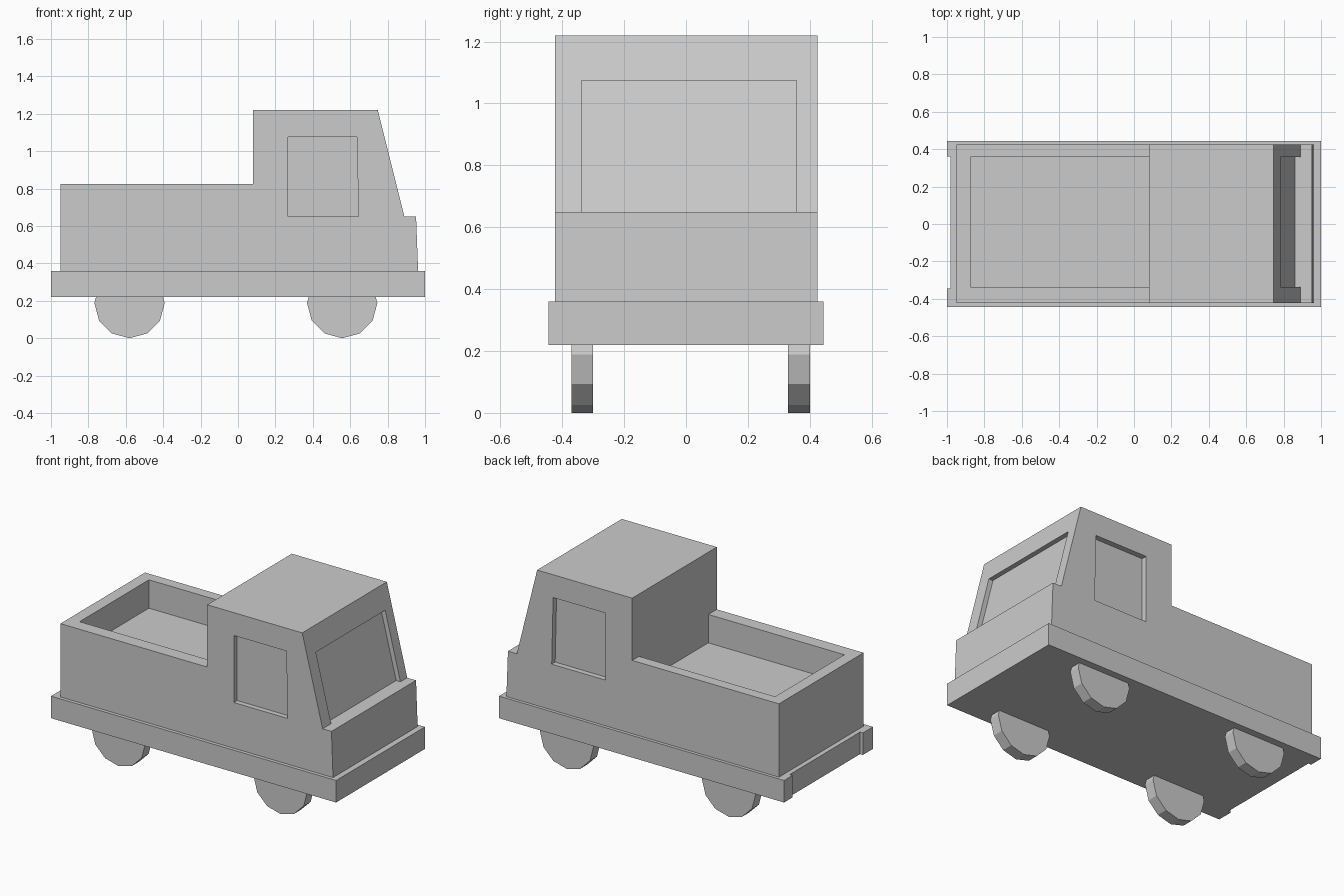
import bpy, bmesh, math
from mathutils import Vector

if "Cube" in bpy.data.objects:
    bpy.data.objects.remove(bpy.data.objects["Cube"])


def prism(name, pts, lo, hi, plane="XZ"):
    """Extrude a closed profile: XZ profiles run along y, XY profiles along z."""
    def place(a, b, c):
        return Vector((a, c, b)) if plane == "XZ" else Vector((a, b, c))
    bm = bmesh.new()
    near = [bm.verts.new(place(a, b, lo)) for a, b in pts]
    far = [bm.verts.new(place(a, b, hi)) for a, b in pts]
    bm.faces.new(near)
    bm.faces.new(far)
    n = len(pts)
    for i in range(n):
        j = (i + 1) % n
        bm.faces.new((near[i], near[j], far[j], far[i]))
    bmesh.ops.recalc_face_normals(bm, faces=bm.faces)
    mesh = bpy.data.meshes.new(name)
    bm.to_mesh(mesh)
    bm.free()
    obj = bpy.data.objects.new(name, mesh)
    bpy.context.collection.objects.link(obj)
    return obj


def rect(a0, b0, a1, b1):
    return [(a0, b0), (a1, b0), (a1, b1), (a0, b1)]


def carve(target, cutter):
    cutter.hide_render = True
    mod = target.modifiers.new(cutter.name, 'BOOLEAN')
    mod.operation = 'DIFFERENCE'
    mod.solver = 'EXACT'
    mod.object = cutter
    bpy.context.view_layer.objects.active = target
    bpy.ops.object.modifier_apply(modifier=mod.name)
    bpy.data.objects.remove(cutter, do_unlink=True)


# Bumper slab with a shallow notch across the rear
prism("bumper_slab", [(-1, -0.445), (1, -0.445), (1, 0.445), (-1, 0.445),
                      (-1, 0.36), (-0.98, 0.36), (-0.98, -0.345), (-1, -0.345)],
      0.22, 0.36, "XY")

# Body: cargo bed, cab with raked windscreen, and stub nose
body = prism("body", [(-0.95, 0.36), (0.963, 0.36), (0.952, 0.65), (0.89, 0.65),
                      (0.747, 1.22), (0.08, 1.22), (0.08, 0.825), (-0.95, 0.825)],
             -0.423, 0.425)

# Open cargo bed
carve(body, prism("bed_cutter", rect(-0.875, 0.645, 0.08, 1.0), -0.338, 0.357))

# Recessed windscreen
carve(body, prism("windscreen_cutter",
                  [(0.753, 1.075), (0.86, 0.65), (1.05, 0.65), (1.05, 1.075)],
                  -0.338, 0.357))

# Recessed side windows
window = [(0.267, 0.65), (0.645, 0.65), (0.635, 1.075), (0.267, 1.075)]
for name, lo, hi in (("right_window_cutter", -0.6, -0.39),
                     ("left_window_cutter", 0.39, 0.6)):
    carve(body, prism(name, window, lo, hi))

# Twelve-sided wheels
R = 0.188
for end, x in (("front", 0.557), ("rear", -0.58)):
    circle = [(x + R * math.cos(math.tau * i / 12), 0.19 + R * math.sin(math.tau * i / 12))
              for i in range(12)]
    circle = [(a, b - 0.002) for a, b in circle]
    for side, lo, hi in (("right", -0.37, -0.30), ("left", 0.33, 0.40)):
        prism(f"{end}_{side}_wheel", circle, lo, hi)
